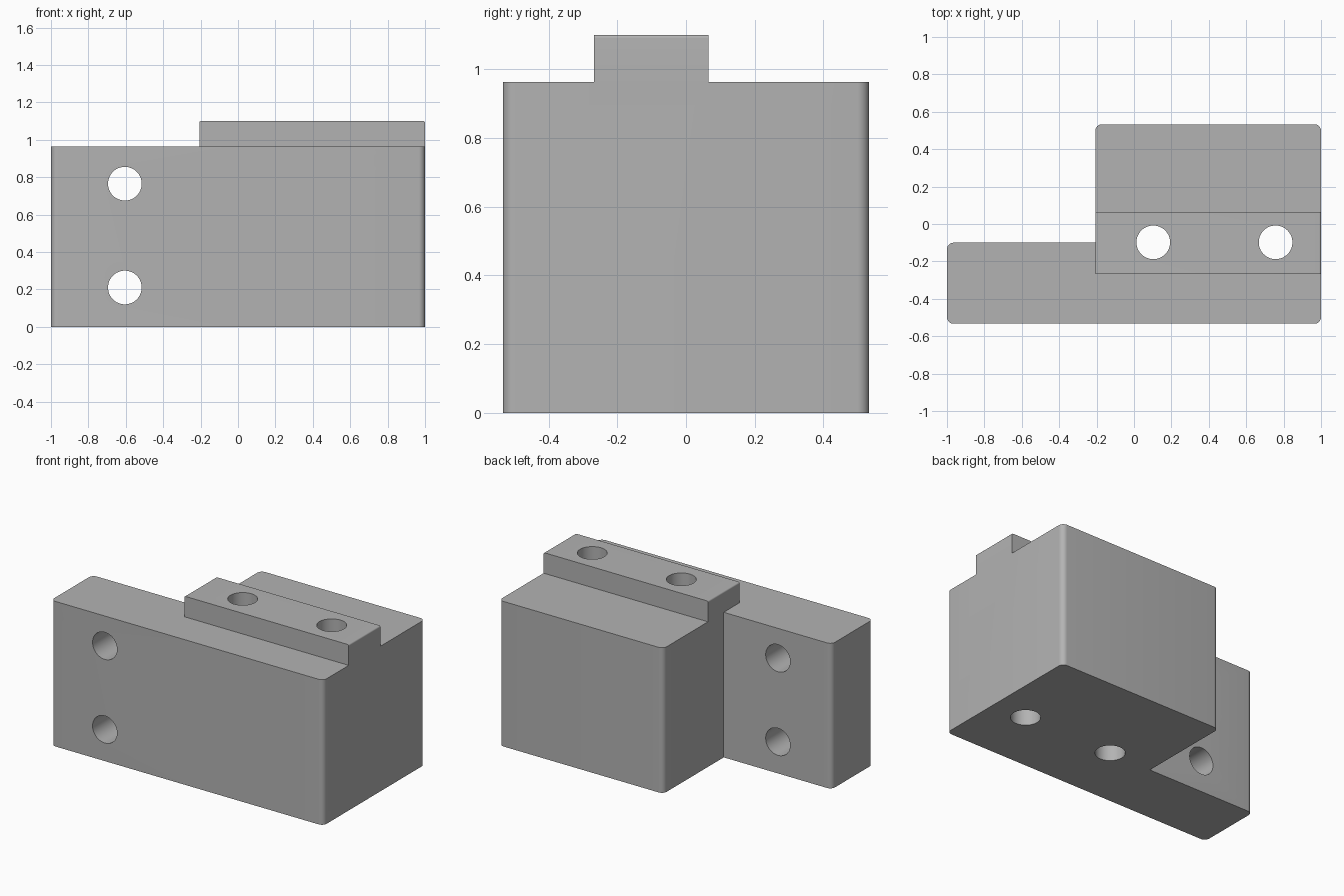
import bpy, bmesh
from math import pi

cube = bpy.data.objects.get("Cube")
if cube:
    bpy.data.objects.remove(cube, do_unlink=True)

BODY_TOP, KEY_TOP = 0.963, 1.1
STEP_X, PLATE_BACK, HALF_Y = -0.207, -0.1, 0.533
HOLE_RADIUS = 0.09

grey = bpy.data.materials.new("plain grey")
grey.use_nodes = True
grey.diffuse_color = (0.45, 0.45, 0.45, 1)
grey.node_tree.nodes["Principled BSDF"].inputs["Base Color"].default_value = grey.diffuse_color


def prism(name, outline, bottom, top, radius, pick_edge):
    """Extrude an outline upward and round the edges chosen by pick_edge."""
    bm = bmesh.new()
    face = bm.faces.new([bm.verts.new((x, y, bottom)) for x, y in outline])
    grown = bmesh.ops.extrude_face_region(bm, geom=[face])["geom"]
    raised = [v for v in grown if isinstance(v, bmesh.types.BMVert)]
    bmesh.ops.translate(bm, verts=raised, vec=(0, 0, top - bottom))
    bmesh.ops.recalc_face_normals(bm, faces=bm.faces)
    edges = [e for e in bm.edges if pick_edge(e)]
    bmesh.ops.bevel(bm, geom=edges, offset=radius, segments=8, profile=0.5, affect="EDGES")
    mesh = bpy.data.meshes.new(name)
    bm.to_mesh(mesh)
    bm.free()
    mesh.materials.append(grey)
    obj = bpy.data.objects.new(name, mesh)
    bpy.context.collection.objects.link(obj)
    return obj


def is_outer_corner(edge):
    a, b = (v.co for v in edge.verts)
    inner = abs(a.x - STEP_X) < 0.001 and abs(a.y - PLATE_BACK) < 0.001
    return abs(a.z - b.z) > 0.1 and not inner


def is_key_end_edge(edge):
    a, b = (v.co for v in edge.verts)
    return abs(a.x - b.x) < 0.001 and min(a.z, b.z) > KEY_TOP - 0.01


def apply_boolean(target, other, operation):
    mod = target.modifiers.new(operation, "BOOLEAN")
    mod.operation, mod.solver, mod.object = operation, "EXACT", other
    bpy.ops.object.select_all(action="DESELECT")
    bpy.context.view_layer.objects.active = target
    target.select_set(True)
    bpy.ops.object.modifier_apply(modifier=mod.name)
    bpy.data.objects.remove(other, do_unlink=True)


def drill(target, location, rotation):
    bpy.ops.mesh.primitive_cylinder_add(vertices=64, radius=HOLE_RADIUS, depth=4,
                                        location=location, rotation=rotation)
    cutter = bpy.context.object
    cutter.name = "hole_cutter"
    cutter.hide_render = True
    cutter.data.materials.append(grey)
    apply_boolean(target, cutter, "DIFFERENCE")


# Main block with the side plate
outline = [(-1, -HALF_Y), (1, -HALF_Y), (1, HALF_Y),
           (STEP_X, HALF_Y), (STEP_X, PLATE_BACK), (-1, PLATE_BACK)]
block = prism("mounting_block", outline, 0, BODY_TOP, 0.035, is_outer_corner)

# Raised locating key on top
key_outline = [(STEP_X, -0.267), (1, -0.267), (1, 0.065), (STEP_X, 0.065)]
key = prism("locating_key", key_outline, BODY_TOP, KEY_TOP, 0.01, is_key_end_edge)
apply_boolean(block, key, "UNION")

# Bolt holes through the plate, then through the block and key
for z in (0.21, 0.765):
    drill(block, (-0.605, 0, z), (pi / 2, 0, 0))
for x in (0.103, 0.757):
    drill(block, (x, -0.098, 0.5), (0, 0, 0))

# Smooth rounded corners and bores, sharp elsewhere
bpy.ops.object.select_all(action="DESELECT")
bpy.context.view_layer.objects.active = block
block.select_set(True)
bpy.ops.object.shade_smooth_by_angle(angle=pi / 6)
